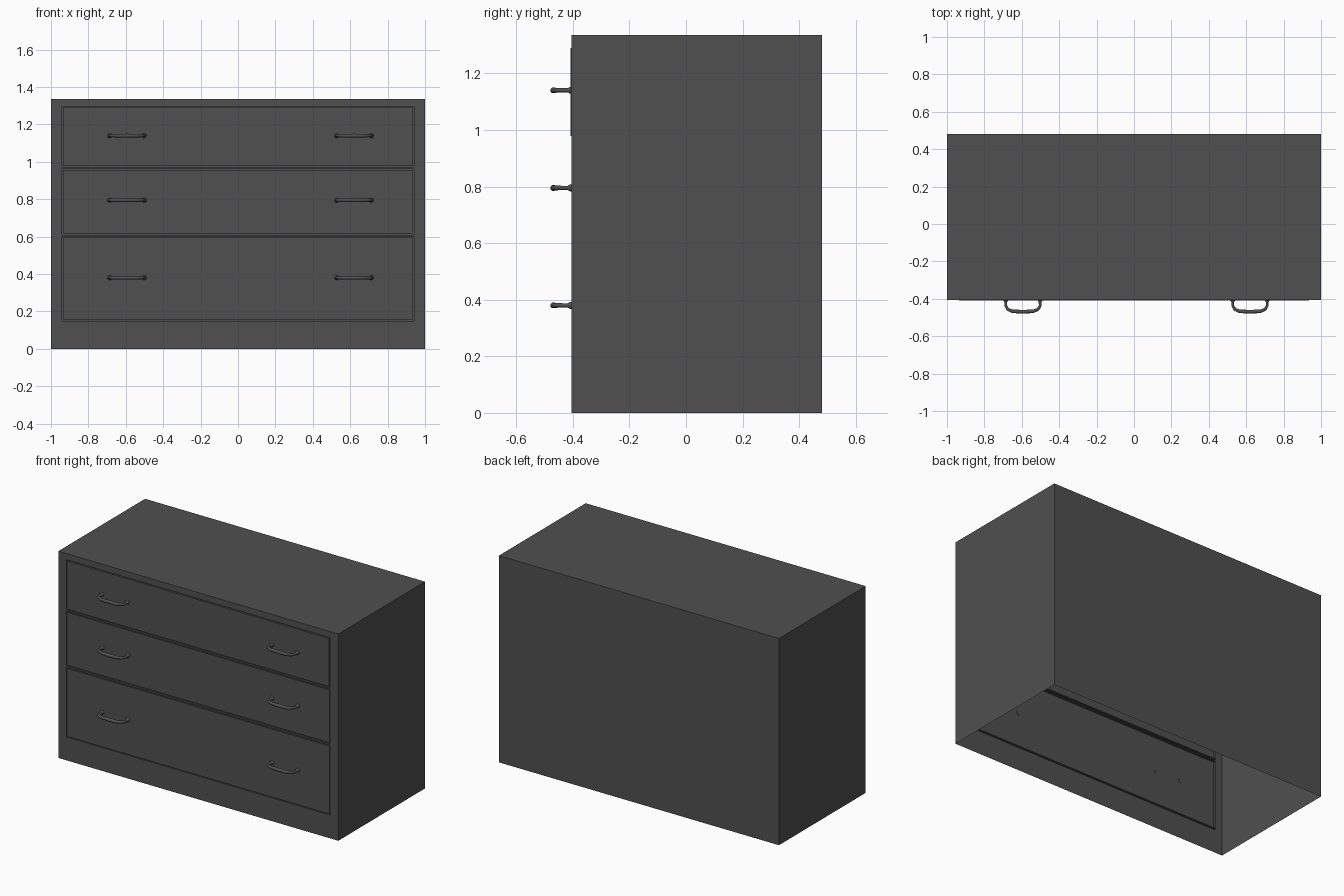
import bpy, bmesh, math
from mathutils import Vector

if "Cube" in bpy.data.objects:
    bpy.data.objects.remove(bpy.data.objects["Cube"])

grey = bpy.data.materials.new("dark_grey")
grey.diffuse_color = (0.08, 0.08, 0.08, 1)
grey.use_nodes = True
grey.node_tree.nodes["Principled BSDF"].inputs["Base Color"].default_value = grey.diffuse_color

FRONT, BACK, TOP = -0.405, 0.48, 1.335
DX = 0.942
DRAWERS = {"bottom": (0.15, 0.60, 0.38), "middle": (0.61, 0.963, 0.795),
           "top": (0.973, 1.295, 1.14)}


def finish(bm, name):
    me = bpy.data.meshes.new(name)
    bm.to_mesh(me)
    bm.free()
    me.materials.append(grey)
    ob = bpy.data.objects.new(name, me)
    bpy.context.collection.objects.link(ob)
    return ob


def quad(bm, *pts):
    return bm.faces.new([bm.verts.new(p) for p in pts])


def front_quad(bm, x0, x1, z0, z1):
    return quad(bm, (x0, FRONT, z0), (x1, FRONT, z0), (x1, FRONT, z1), (x0, FRONT, z1))


# cabinet shell, open underneath, with a front frame around the drawers
bm = bmesh.new()
quad(bm, (-1, FRONT, TOP), (1, FRONT, TOP), (1, BACK, TOP), (-1, BACK, TOP))
quad(bm, (1, BACK, 0), (-1, BACK, 0), (-1, BACK, TOP), (1, BACK, TOP))
quad(bm, (1, FRONT, 0), (1, BACK, 0), (1, BACK, TOP), (1, FRONT, TOP))
quad(bm, (-1, BACK, 0), (-1, FRONT, 0), (-1, FRONT, TOP), (-1, BACK, TOP))
cuts = [0] + [z for d in DRAWERS.values() for z in d[:2]] + [TOP]
xs = [-1, -DX, DX, 1]
for i in range(len(cuts) - 1):
    for j in range(3):
        if i % 2 == 0 or j != 1:
            front_quad(bm, xs[j], xs[j + 1], cuts[i], cuts[i + 1])
bmesh.ops.remove_doubles(bm, verts=bm.verts, dist=1e-5)
finish(bm, "cabinet")

# drawer fronts edged by a narrow groove
for name, (z0, z1, _) in DRAWERS.items():
    bm = bmesh.new()
    face = front_quad(bm, -DX, DX, z0, z1)
    bm.normal_update()
    rise = 0.015 if name == "top" else 0.012
    for thick, depth in ((0, -0.012), (0.008, 0), (0, rise)):
        bmesh.ops.inset_individual(bm, faces=[face], thickness=thick, depth=depth)
        bm.normal_update()
    finish(bm, name + "_drawer_front")

# bow handle swept along a path of (x, y, radius)
half = [(-0.092, -0.402, 0.014), (-0.092, -0.41, 0.013), (-0.092, -0.418, 0.008),
        (-0.092, -0.437, 0.008), (-0.081, -0.456, 0.009), (-0.055, -0.467, 0.010)]
path = half + [(0, -0.469, 0.011)] + [(-x, y, r) for x, y, r in reversed(half)]
SIDES = 8


def build_handle(name):
    bm = bmesh.new()
    rings = []
    for i, (x, y, r) in enumerate(path):
        a, b = path[max(i - 1, 0)], path[min(i + 1, len(path) - 1)]
        t = Vector((b[0] - a[0], b[1] - a[1], 0)).normalized()
        n = Vector((-t.y, t.x, 0))
        ring = []
        for k in range(SIDES):
            ang = 2 * math.pi * (k + 0.5) / SIDES
            off = n * math.cos(ang) * r + Vector((0, 0, math.sin(ang) * r))
            ring.append(bm.verts.new(Vector((x, y, 0)) + off))
        rings.append(ring)
    for p, q in zip(rings, rings[1:]):
        for k in range(SIDES):
            m = (k + 1) % SIDES
            bm.faces.new((p[k], p[m], q[m], q[k])).smooth = True
    bm.faces.new(rings[0])
    bm.faces.new(rings[-1])
    bmesh.ops.recalc_face_normals(bm, faces=bm.faces)
    return finish(bm, name)


for name, (_, _, hz) in DRAWERS.items():
    for side, x in (("left", -0.594), ("right", 0.62)):
        build_handle(f"{name}_{side}_handle").location = (x, 0, hz)
